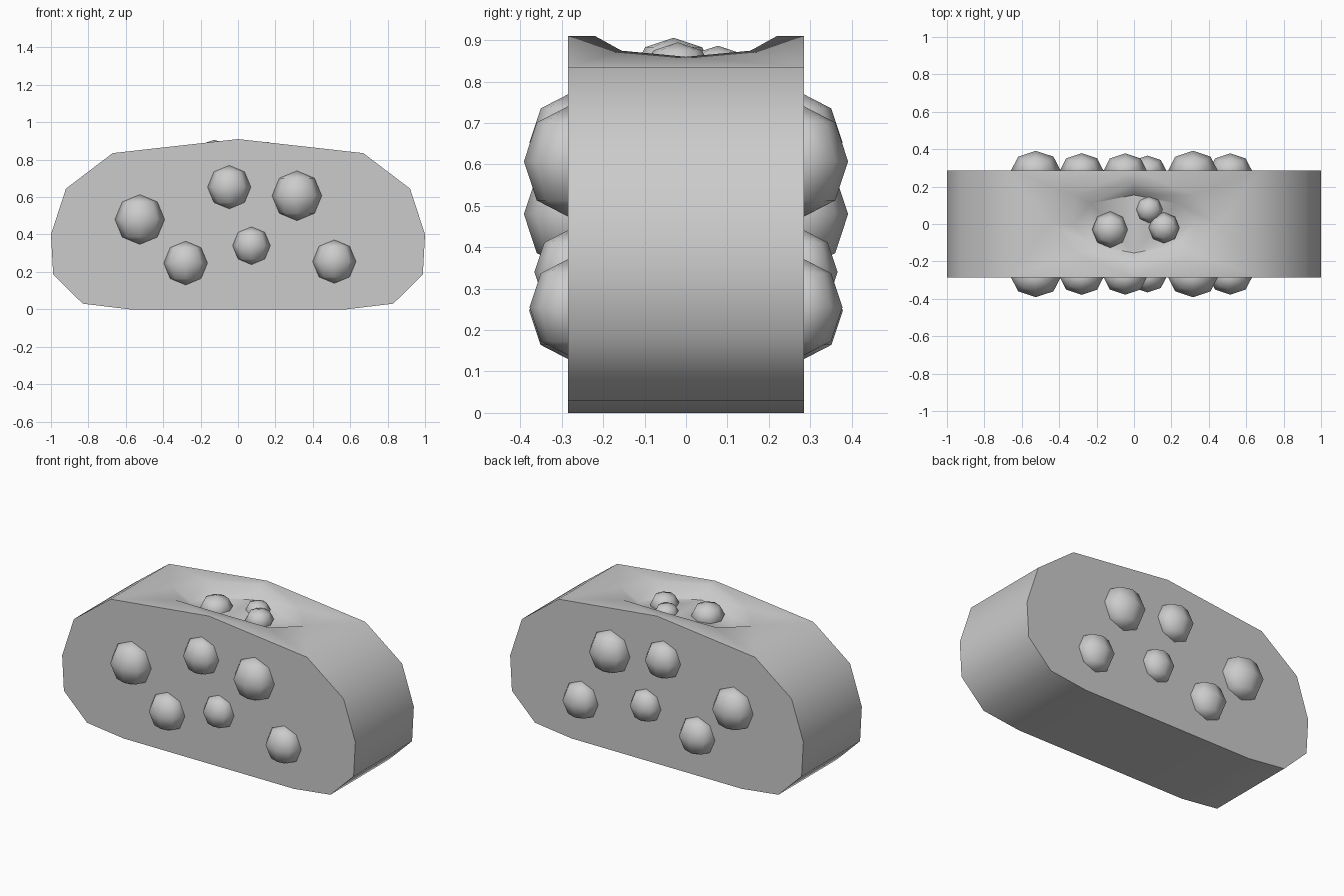
import bpy, bmesh, math
from mathutils import Matrix

cube = bpy.data.objects.get("Cube")
if cube:
    bpy.data.objects.remove(cube)

grey = bpy.data.materials.new("plain grey")
grey.use_nodes = True
COLOUR = (0.6, 0.6, 0.6, 1)
grey.diffuse_color = COLOUR
grey.node_tree.nodes["Principled BSDF"].inputs["Base Color"].default_value = COLOUR

HALF_DEPTH = 0.285
PEAK, SHOULDER_X, SHOULDER_Z = 0.91, 0.67, 0.835


def finish(bm, name):
    bmesh.ops.recalc_face_normals(bm, faces=bm.faces)
    for f in bm.faces:
        f.smooth = True
    mesh = bpy.data.meshes.new(name)
    bm.to_mesh(mesh)
    bm.free()
    mesh.materials.append(grey)
    obj = bpy.data.objects.new(name, mesh)
    bpy.context.collection.objects.link(obj)
    return obj


def roof(x):
    return PEAK - (PEAK - SHOULDER_Z) * abs(x) / SHOULDER_X


# Shell: half outline from the peak down, mirrored, then spanned front to back
half = [(SHOULDER_X, SHOULDER_Z), (0.92, 0.645), (1, 0.4),
        (0.988, 0.185), (0.83, 0.03), (0.58, 0)]
outline = [(0, PEAK)] + half + [(-x, z) for x, z in reversed(half)]
bm = bmesh.new()
front = [bm.verts.new((x, -HALF_DEPTH, z)) for x, z in outline]
back = [bm.verts.new((x, HALF_DEPTH, z)) for x, z in outline]
caps = [bm.faces.new(front), bm.faces.new(back)]
n = len(outline)
for i in range(1, n - 1):
    bm.faces.new((front[i], front[i + 1], back[i + 1], back[i]))


# Oval hollow in the top: rim on the roof, floor ring sunk below it
def oval(rx, ry, drop):
    ring = []
    for k in range(8):
        a = k * math.pi / 4
        x, y = rx * math.cos(a), ry * math.sin(a)
        ring.append(bm.verts.new((x, y, roof(x) - drop)))
    return ring


rim = oval(0.45, 0.22, 0)
floor = oval(0.325, 0.155, 0.07)
for k in range(8):
    j = (k + 1) % 8
    bm.faces.new((rim[k], rim[j], floor[j], floor[k]))

# Roof around the hollow, one side at a time
for corner, end, step in ((1, 0, 1), (n - 1, 4, -1)):
    bm.faces.new((front[corner], back[corner], rim[end]))
    for row, s in ((back, step), (front, -step)):
        mid, quarter = rim[(end + 2 * s) % 8], rim[(end + s) % 8]
        bm.faces.new((row[0], row[corner], quarter, mid))
        bm.faces.new((row[corner], rim[end], quarter))

# Hollow floor bends along the ridge
bm.faces.new((floor[2], floor[1], floor[0], floor[7], floor[6]))
bm.faces.new((floor[2], floor[3], floor[4], floor[5], floor[6]))

# Crisp edges at the flat sides and along the long edges of the floor
for cap in caps:
    for e in cap.edges:
        e.smooth = False
for k in (1, 2, 5, 6):
    bm.edges.get((floor[k], floor[(k + 1) % 8])).smooth = False
finish(bm, "shell")


# Faceted lumps, slightly flattened along the direction they stick out
def lump(name, centre, radius, axis):
    bm = bmesh.new()
    bmesh.ops.create_uvsphere(bm, u_segments=8, v_segments=4, radius=radius)
    scale = [1, 1, 1]
    scale[axis] = 0.8
    bmesh.ops.transform(
        bm, matrix=Matrix.Translation(centre) @ Matrix.Diagonal((*scale, 1)),
        verts=bm.verts)
    finish(bm, name)


side_lumps = [(-0.525, 0.48, 0.133), (-0.28, 0.247, 0.117), (-0.047, 0.653, 0.116),
              (0.072, 0.34, 0.101), (0.315, 0.607, 0.133), (0.515, 0.255, 0.116)]
for side, label in ((-1, "front"), (1, "back")):
    for i, (x, z, r) in enumerate(side_lumps, 1):
        lump(f"{label}_lump_{i}", (x, side * HALF_DEPTH, z), r, 1)

for i, (x, y, r) in enumerate([(-0.127, -0.03, 0.097), (0.08, 0.077, 0.073),
                               (0.16, -0.02, 0.083)], 1):
    lump(f"filling_lump_{i}", (x, y, 0.828), r, 2)
